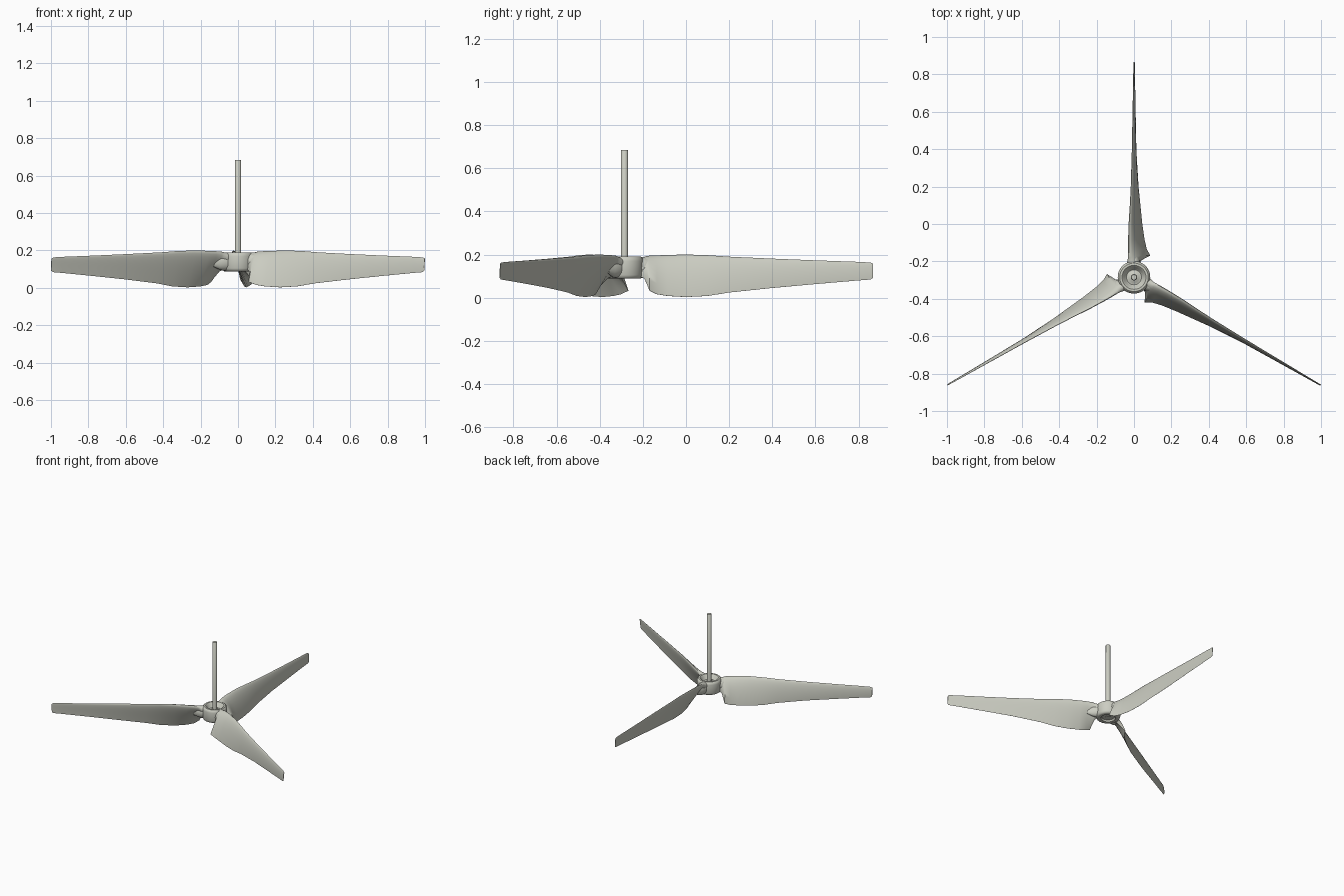
import bpy, bmesh, math
from mathutils import Matrix, Vector

if "Cube" in bpy.data.objects:
    bpy.data.objects.remove(bpy.data.objects["Cube"])

HUB = Vector((0, -0.285, 0))

mat = bpy.data.materials.new("pale warm grey")
mat.diffuse_color = (0.60, 0.61, 0.54, 1)
mat.use_nodes = True
mat.node_tree.nodes["Principled BSDF"].inputs["Base Color"].default_value = mat.diffuse_color


def finish(name, bm, matrix, angle=40):
    """Turn a bmesh into a smooth shaded object with sharp creases."""
    bmesh.ops.recalc_face_normals(bm, faces=bm.faces)
    bm.transform(matrix)
    mesh = bpy.data.meshes.new(name)
    bm.to_mesh(mesh)
    bm.free()
    mesh.materials.append(mat)
    obj = bpy.data.objects.new(name, mesh)
    bpy.context.collection.objects.link(obj)
    bpy.ops.object.select_all(action='DESELECT')
    obj.select_set(True)
    bpy.context.view_layer.objects.active = obj
    bpy.ops.object.shade_smooth_by_angle(angle=math.radians(angle))
    return obj


def loft(name, rings, matrix, angle=40):
    """Skin closed rings of equal size and cap both ends."""
    bm = bmesh.new()
    loops = [[bm.verts.new(p) for p in ring] for ring in rings]
    n = len(loops[0])
    for a, b in zip(loops, loops[1:]):
        for i in range(n):
            j = (i + 1) % n
            bm.faces.new((a[i], a[j], b[j], b[i]))
    bm.faces.new(loops[0])
    bm.faces.new(loops[-1])
    return finish(name, bm, matrix, angle)


def lathe(name, profile, steps=48):
    """Revolve (radius, z) points around the hub axis."""
    rings = [[(r * math.cos(2 * math.pi * i / steps),
               r * math.sin(2 * math.pi * i / steps), z)
              for i in range(steps)] for r, z in profile]
    return loft(name, rings, Matrix.Translation(HUB))


# Hub with a rounded rim, dished top and shallow recess below
lathe("hub", [(0.012, 0.102), (0.045, 0.102), (0.052, 0.090), (0.072, 0.088),
              (0.081, 0.093), (0.086, 0.105), (0.087, 0.170), (0.084, 0.183),
              (0.076, 0.190), (0.064, 0.190), (0.055, 0.182), (0.048, 0.165),
              (0.040, 0.158), (0.028, 0.160), (0.018, 0.168), (0.010, 0.168)])

# Drive shaft
lathe("shaft", [(0.017, 0.10), (0.017, 0.681), (0.014, 0.685)], 32)

# Blade stations: radius, top z, bottom z, top x, bottom x, thickness
STATIONS = [
    (0.075, 0.184, 0.098, -0.026, 0.030, 0.055),
    (0.092, 0.186, 0.088, -0.026, 0.040, 0.050),
    (0.105, 0.190, 0.060, -0.026, 0.065, 0.044),
    (0.116, 0.193, 0.032, -0.027, 0.087, 0.040),
    (0.150, 0.196, 0.016, -0.028, 0.068, 0.035),
    (0.200, 0.198, 0.008, -0.028, 0.056, 0.031),
    (0.285, 0.200, 0.003, -0.026, 0.044, 0.026),
    (0.385, 0.197, 0.008, -0.020, 0.034, 0.021),
    (0.485, 0.190, 0.024, -0.015, 0.024, 0.018),
    (0.685, 0.181, 0.045, -0.009, 0.012, 0.014),
    (0.885, 0.173, 0.063, -0.006, 0.008, 0.010),
    (1.085, 0.166, 0.080, -0.003, 0.004, 0.006),
    (1.140, 0.163, 0.084, -0.002, 0.003, 0.005),
    (1.152, 0.157, 0.092, -0.002, 0.003, 0.004),
]


def section(r, zt, zb, xt, xb, thick, n=12):
    """Teardrop section with a round upper edge and thin lower edge."""
    top, bottom = Vector((xt, r, zt)), Vector((xb, r, zb))
    chord = bottom - top
    normal = Vector((-chord.z, 0, chord.x)).normalized()
    front, back = [], []
    for i in range(n + 1):
        u = 0.5 - 0.5 * math.cos(math.pi * i / n)
        half = 5 * thick * (0.2969 * math.sqrt(u) - 0.126 * u
                            - 0.3516 * u**2 + 0.2843 * u**3 - 0.0995 * u**4)
        camber = 0.02 * chord.length * 4 * u * (1 - u)
        mid = top + chord * u
        front.append(mid + normal * (camber + half))
        back.append(mid + normal * (camber - half))
    return front + back[-1:0:-1]


# Short round neck running from the hub into each blade root
def neck_ring(y, rx, rz):
    return [(rx * math.cos(2 * math.pi * i / 24), y,
             0.138 + rz * math.sin(2 * math.pi * i / 24)) for i in range(24)]


# Three blades and necks spaced evenly around the hub
for k in range(3):
    place = Matrix.Translation(HUB) @ Matrix.Rotation(k * 2 * math.pi / 3, 4, 'Z')
    loft(f"blade_{k + 1}", [section(*s) for s in STATIONS], place, 50)
    loft(f"blade_neck_{k + 1}",
         [neck_ring(0.060, 0.036, 0.047), neck_ring(0.095, 0.032, 0.045),
          neck_ring(0.120, 0.022, 0.038), neck_ring(0.150, 0.008, 0.025)],
         place, 60)
